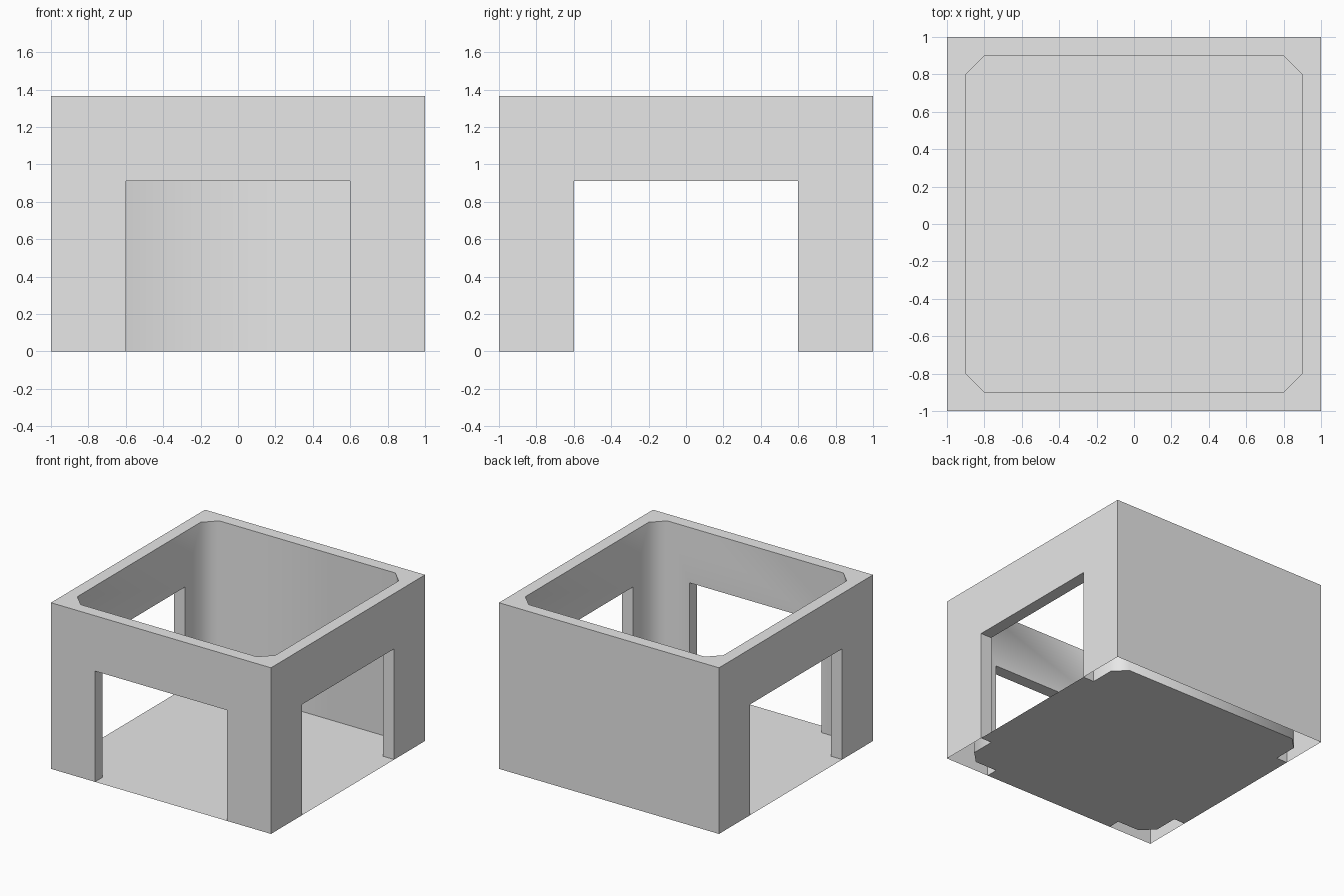
import bpy, math

if "Cube" in bpy.data.objects:
    bpy.data.objects.remove(bpy.data.objects["Cube"])

H, DOOR_H, DOOR_W = 1.365, 0.91, 0.6      # wall height, door height, half door width
OUT, INN, CH = 1.0, 0.9, 0.8              # outer face, inner face, start of corner chamfer
FRONT, RIGHT, BACK, LEFT = range(4)
DOORS = (FRONT, RIGHT, LEFT)              # the back wall is solid

grey = bpy.data.materials.new("light grey")
grey.diffuse_color = (0.8, 0.8, 0.8, 1)
grey.use_nodes = True
grey.node_tree.nodes["Principled BSDF"].inputs["Base Color"].default_value = grey.diffuse_color


def place(side, u, d, z):
    """Point at u along a wall, d out from the centre, on one of the four sides."""
    x, y = u, -d
    for _ in range(side):
        x, y = -y, x
    return (x, y, z)


def build(name, polys, smooth=False):
    index, verts, faces = {}, [], []
    for poly in polys:
        face = []
        for p in poly:
            key = tuple(round(c, 4) for c in p)
            if key not in index:
                index[key] = len(verts)
                verts.append(key)
            face.append(index[key])
        faces.append(face)
    mesh = bpy.data.meshes.new(name)
    mesh.from_pydata(verts, [], faces)
    mesh.materials.append(grey)
    ob = bpy.data.objects.new(name, mesh)
    bpy.context.collection.objects.link(ob)
    if smooth:
        bpy.ops.object.select_all(action='DESELECT')
        ob.select_set(True)
        bpy.context.view_layer.objects.active = ob
        bpy.ops.object.shade_smooth_by_angle(angle=math.radians(60))
    return ob


def wall(side, d, half):
    """Wall skin, with a door cut-out where that side has one."""
    w, pts = DOOR_W, [(-half, 0)]
    if side in DOORS:
        pts += [(-w, 0), (-w, DOOR_H), (w, DOOR_H), (w, 0)]
    pts += [(half, 0), (half, H), (-half, H)]
    return [place(side, u, d, z) for u, z in pts]


# Outer skin
build("outer_walls", [wall(s, OUT, OUT) for s in range(4)])

# Inner skin with chamfered corners, facing inward
lining = [wall(s, INN, CH)[::-1] for s in range(4)]
for s in range(4):
    lining.append([place(s, INN, CH, 0), place(s, CH, INN, 0),
                   place(s, CH, INN, H), place(s, INN, CH, H)])
build("inner_lining", lining, smooth=True)

# Flat rim along the top
rim = []
for s in range(4):
    rim.append([place(s, u, d, H) for u, d in
                ((-OUT, OUT), (OUT, OUT), (CH, INN), (-CH, INN))])
    rim.append([place(s, u, d, H) for u, d in ((OUT, OUT), (INN, CH), (CH, INN))])
build("top_rim", rim)

# Door jambs and lintels
frames = []
for s in DOORS:
    jamb = [(OUT, 0), (INN, 0), (INN, DOOR_H), (OUT, DOOR_H)]
    frames.append([place(s, -DOOR_W, d, z) for d, z in jamb])
    frames.append([place(s, DOOR_W, d, z) for d, z in jamb[::-1]])
    frames.append([place(s, u, d, DOOR_H) for u, d in
                   ((-DOOR_W, OUT), (-DOOR_W, INN), (DOOR_W, INN), (DOOR_W, OUT))])
build("door_frames", frames)

# Floor: chamfered square with thresholds reaching out through the doors
outline = []
for s in range(4):
    pts = [(-CH, INN)]
    if s in DOORS:
        pts += [(-DOOR_W, INN), (-DOOR_W, OUT), (DOOR_W, OUT), (DOOR_W, INN)]
    pts += [(CH, INN)]
    outline += [place(s, u, d, 0) for u, d in pts]
build("floor", [outline])
